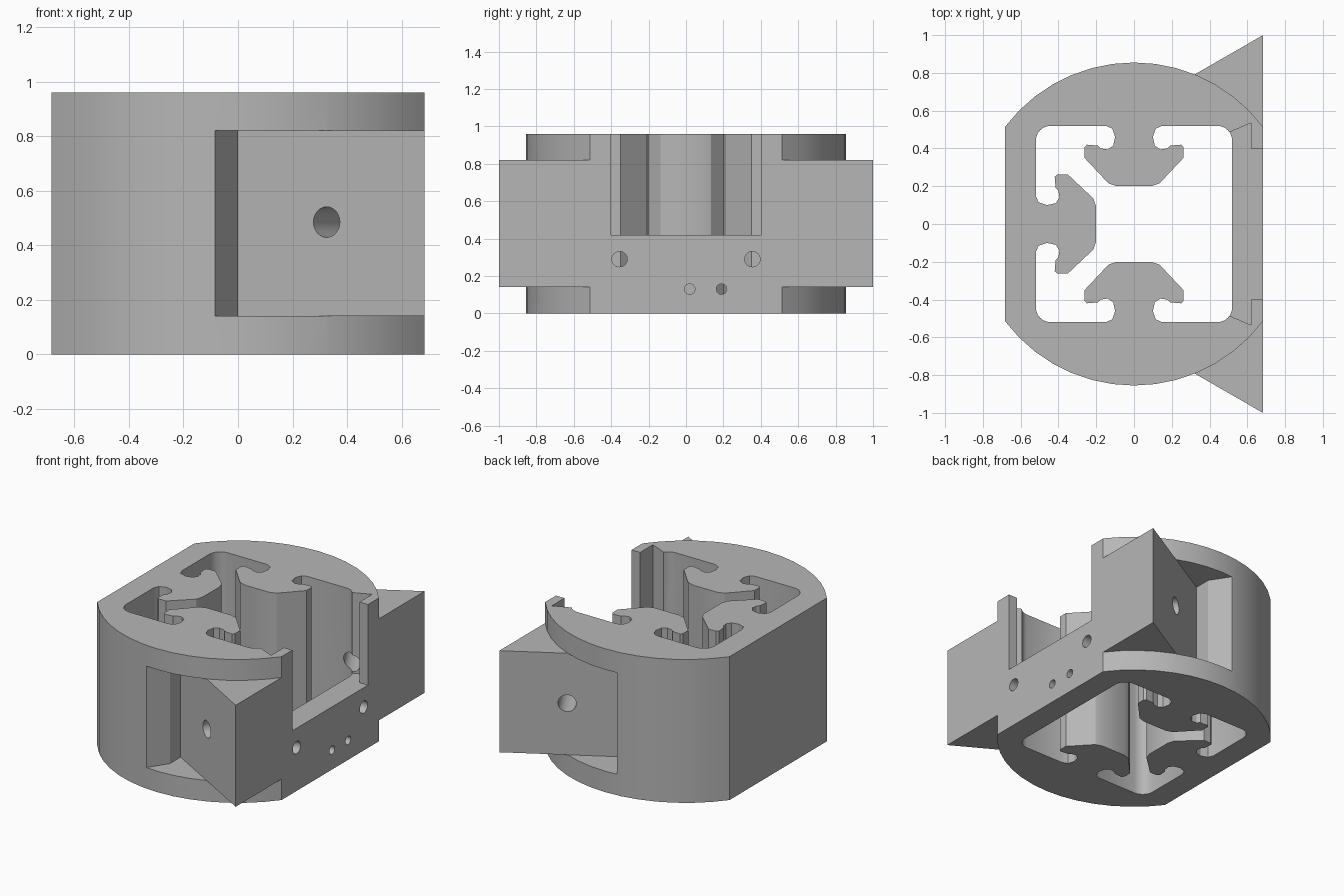
import bpy, bmesh, math
from mathutils import Vector

cube = bpy.data.objects.get("Cube")
if cube:
    bpy.data.objects.remove(cube, do_unlink=True)

grey = bpy.data.materials.new("plain_grey")
grey.use_nodes = True
grey.diffuse_color = (0.47, 0.47, 0.47, 1)
grey.node_tree.nodes["Principled BSDF"].inputs["Base Color"].default_value = grey.diffuse_color


def to_object(name, bm):
    bmesh.ops.recalc_face_normals(bm, faces=bm.faces[:])
    mesh = bpy.data.meshes.new(name)
    bm.to_mesh(mesh)
    bm.free()
    mesh.materials.append(grey)
    obj = bpy.data.objects.new(name, mesh)
    bpy.context.collection.objects.link(obj)
    return obj


def prism(name, outline, bottom, top):
    """Extrude a flat outline between two heights."""
    bm = bmesh.new()
    face = bm.faces.new([bm.verts.new((x, y, bottom)) for x, y in outline])
    made = bmesh.ops.extrude_face_region(bm, geom=[face])["geom"]
    verts = [v for v in made if isinstance(v, bmesh.types.BMVert)]
    bmesh.ops.translate(bm, verts=verts, vec=(0, 0, top - bottom))
    return to_object(name, bm)


def rod(name, start, direction, length, radius):
    """Round cutter that begins at start and runs along direction."""
    axis = Vector(direction).normalized()
    bm = bmesh.new()
    bmesh.ops.create_cone(bm, cap_ends=True, segments=24, radius1=radius,
                          radius2=radius, depth=length)
    bmesh.ops.rotate(bm, verts=bm.verts[:], matrix=axis.to_track_quat("Z", "Y").to_matrix())
    bmesh.ops.translate(bm, verts=bm.verts[:], vec=Vector(start) + axis * length / 2)
    return to_object(name, bm)


def combine(target, tool, operation):
    """Apply a boolean and discard the tool."""
    mod = target.modifiers.new("boolean", "BOOLEAN")
    mod.operation, mod.object, mod.solver = operation, tool, "EXACT"
    bpy.context.view_layer.update()
    graph = bpy.context.evaluated_depsgraph_get()
    result = bpy.data.meshes.new_from_object(target.evaluated_get(graph))
    target.modifiers.clear()
    target.data = result
    bpy.data.objects.remove(tool, do_unlink=True)


def arc(cx, cy, radius, start, end, steps):
    angles = [start + (end - start) * i / steps for i in range(steps + 1)]
    return [(cx + radius * math.cos(a), cy + radius * math.sin(a)) for a in angles]


def turned(points, quarter):
    c, s = [(1, 0), (0, 1), (-1, 0), (0, -1)][quarter]
    return [(x * c - y * s, x * s + y * c) for x, y in points]


HEIGHT, SIDE, RADIUS = 0.96, 0.683, 0.855

# Body: round block with two flat sides
flat = math.acos(SIDE / RADIUS)
outline = arc(0, 0, RADIUS, flat, math.pi - flat, 14)
outline += arc(0, 0, RADIUS, math.pi + flat, 2 * math.pi - flat, 14)
body = prism("body", outline, 0, HEIGHT)

# Central opening, leaving three hooked T-shaped ribs
half_rib = [(0.15, 0.52), (0.115, 0.505), (0.1, 0.46), (0.11, 0.415), (0.14, 0.395),
            (0.175, 0.4), (0.192, 0.415), (0.25, 0.42), (0.262, 0.405),
            (0.262, 0.35), (0.135, 0.215), (0.09, 0.2)]
rib = half_rib + [(-x, y) for x, y in reversed(half_rib)]
corner = arc(0.44, 0.44, 0.08, 0, math.pi / 2, 6)
opening = []
for quarter in range(4):
    opening += turned(corner, quarter)
    if quarter < 3:
        opening += turned(rib, quarter)
combine(body, prism("opening_cutter", opening, -0.1, HEIGHT + 0.1), "DIFFERENCE")

# Side wings: a sloped pocket into the body and a wedge beyond it
LOW, HIGH = 0.14, 0.82
for side in (-1, 1):
    pocket = [(-0.085, 1.1), (-0.085, 0.85), (0, 0.72), (0, 0.607), (SIDE, 1.0), (SIDE, 1.1)]
    wedge = [(0.2, 0.722), (SIDE, 1.0), (SIDE, 0.47), (0.56, 0.55)]
    combine(body, prism("pocket_cutter", [(x, side * y) for x, y in pocket], LOW, HIGH), "DIFFERENCE")
    combine(body, prism("wing", [(x, side * y) for x, y in wedge], LOW, HIGH), "UNION")

# Sliding-plate notch in the upper right wall
half_notch = [(0.75, 0.4), (0.62, 0.4), (0.62, 0.535), (0.45, 0.462)]
notch = half_notch + [(x, -y) for x, y in reversed(half_notch)]
combine(body, prism("notch_cutter", notch, 0.42, HEIGHT + 0.1), "DIFFERENCE")

# Bolt holes through the wings
for side in (-1, 1):
    combine(body, rod("wing_hole_cutter", (0.275, side * 0.88, 0.485),
                      (0.5, -side * 0.866, 0), 0.52, 0.056), "DIFFERENCE")

# Holes through the right wall
for y, z, radius in [(-0.355, 0.29, 0.041), (0.355, 0.29, 0.041),
                     (0.02, 0.13, 0.028), (0.19, 0.13, 0.028)]:
    combine(body, rod("wall_hole_cutter", (0.75, y, z), (-1, 0, 0), 0.3, radius), "DIFFERENCE")

bpy.ops.object.select_all(action="DESELECT")
body.select_set(True)
bpy.context.view_layer.objects.active = body
bpy.ops.object.shade_smooth_by_angle(angle=math.radians(25))
